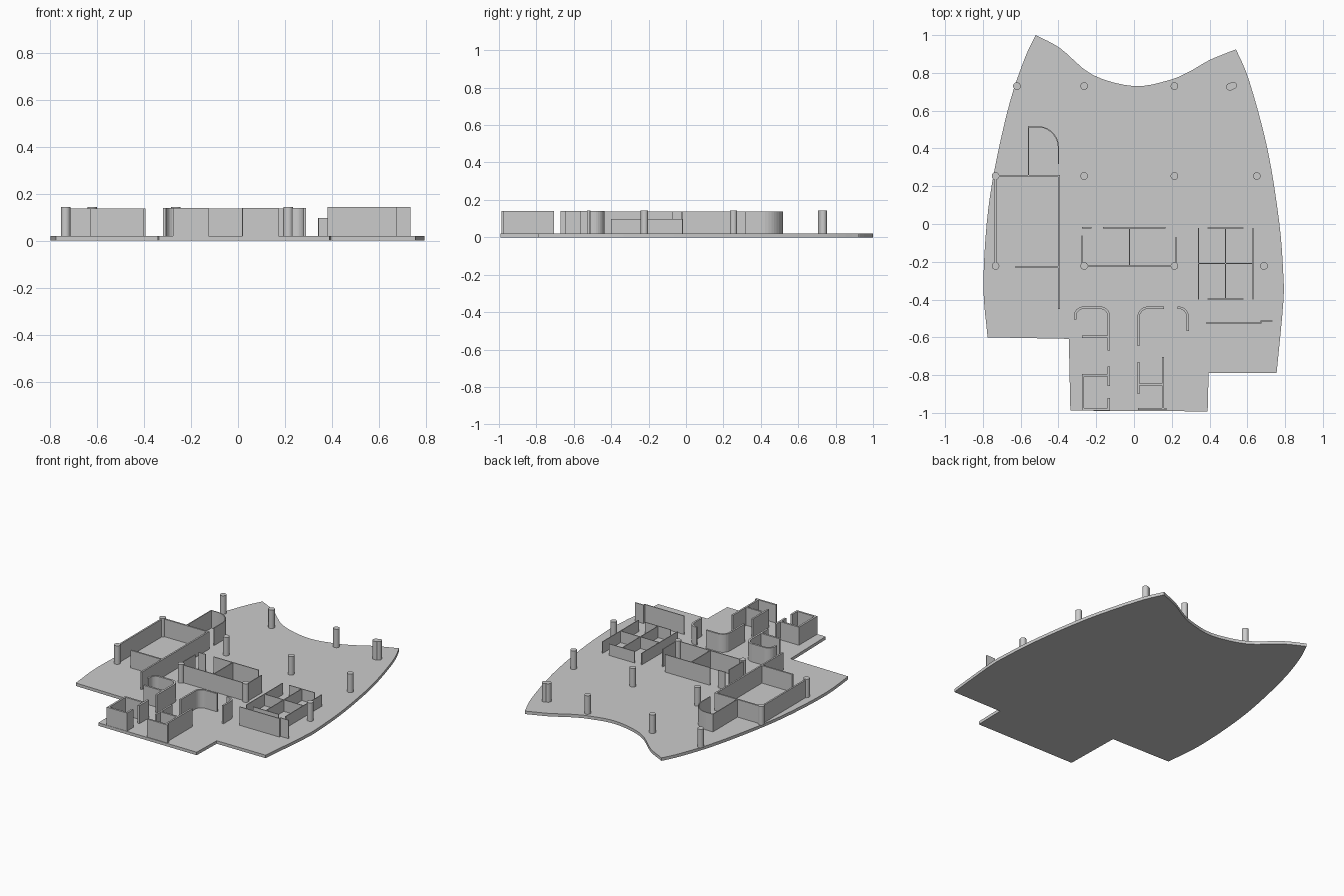
import bpy, bmesh, math
from mathutils import Vector

if "Cube" in bpy.data.objects:
    bpy.data.objects.remove(bpy.data.objects["Cube"])

FLOOR = 0.02

grey = bpy.data.materials.new("plaster grey")
grey.diffuse_color = (0.6, 0.6, 0.6, 1)
grey.use_nodes = True
grey.node_tree.nodes["Principled BSDF"].inputs["Base Color"].default_value = grey.diffuse_color


def finish(name, bm):
    bmesh.ops.recalc_face_normals(bm, faces=bm.faces)
    me = bpy.data.meshes.new(name)
    bm.to_mesh(me)
    bm.free()
    me.materials.append(grey)
    ob = bpy.data.objects.new(name, me)
    bpy.context.collection.objects.link(ob)
    return ob


def prism(bm, outline, z0, z1):
    face = bm.faces.new([bm.verts.new((p[0], p[1], z0)) for p in outline])
    ext = bmesh.ops.extrude_face_region(bm, geom=[face], use_keep_orig=True)
    verts = [g for g in ext["geom"] if isinstance(g, bmesh.types.BMVert)]
    bmesh.ops.translate(bm, verts=verts, vec=(0, 0, z1 - z0))


def spline(pts, steps=4):
    """Catmull-Rom curve through the points, ends included."""
    p = [Vector(q) for q in pts]
    p = [2 * p[0] - p[1]] + p + [2 * p[-1] - p[-2]]
    out = []
    for a, b, c, d in zip(p, p[1:], p[2:], p[3:]):
        for i in range(steps):
            t = i / steps
            out.append(0.5 * (2 * b + (c - a) * t + (2 * a - 5 * b + 4 * c - d) * t * t
                              + (3 * b - a - 3 * c + d) * t ** 3))
    return out + [p[-2]]


def arc(cx, cy, r, a0, a1, n=8):
    return [(cx + r * math.cos(math.radians(a0 + (a1 - a0) * i / n)),
             cy + r * math.sin(math.radians(a0 + (a1 - a0) * i / n))) for i in range(n + 1)]


def wall_outline(path, t):
    """Offset a path to both sides with mitred corners."""
    p = [Vector(q) for q in path]
    left, right = [], []
    for i, q in enumerate(p):
        d0 = (q - p[i - 1]).normalized() if i else (p[1] - q).normalized()
        d1 = (p[i + 1] - q).normalized() if i < len(p) - 1 else d0
        n0, n1 = Vector((-d0.y, d0.x)), Vector((-d1.y, d1.x))
        m = (n0 + n1).normalized()
        m *= t / 2 / m.dot(n0)
        left.append(q + m)
        right.append(q - m)
    return left + right[::-1]


def walls(name, paths, t, top):
    bm = bmesh.new()
    for path in paths:
        prism(bm, wall_outline(path, t), FLOOR - 0.002, top)
    return finish(name, bm)


# Floor slab: concave back edge, bowed sides, stepped front
back = spline([(-0.52, 1.0), (-0.39, 0.93), (-0.22, 0.79), (0, 0.73),
               (0.18, 0.76), (0.29, 0.805), (0.40, 0.868), (0.54, 0.925)])
right = spline([(0.54, 0.925), (0.61, 0.757), (0.706, 0.40), (0.768, 0.016),
                (0.79, -0.26), (0.79, -0.42), (0.755, -0.788)])
front = [(0.395, -0.788), (0.39, -0.992), (-0.337, -0.988), (-0.345, -0.608)]
left = spline([(-0.775, -0.60), (-0.797, -0.34), (-0.78, 0.0), (-0.738, 0.29),
               (-0.66, 0.635), (-0.58, 0.873), (-0.52, 1.0)])
bm = bmesh.new()
prism(bm, back + right[1:] + front + left[:-1], 0, FLOOR)
finish("floor_slab", bm)

# Round columns on a grid; the back right one is a joined pair
columns = [(x, y) for x in (-0.264, 0.214) for y in (0.73, 0.254, -0.222)]
columns += [(-0.62, 0.73), (-0.733, 0.254), (-0.733, -0.222),
            (0.65, 0.254), (0.688, -0.222), (0.508, 0.726), (0.524, 0.733)]
for x, y in columns:
    bm = bmesh.new()
    prism(bm, arc(x, y, 0.02, 0, 360, 24)[:-1], FLOOR - 0.002, 0.143)
    ob = finish("column", bm)
    bpy.context.view_layer.objects.active = ob
    ob.select_set(True)
    bpy.ops.object.shade_smooth_by_angle(angle=math.radians(40))
    ob.select_set(False)

# Large left room with a curved alcove behind it
walls("left_room_walls", [
    [(-0.733, -0.222), (-0.733, 0.254), (-0.398, 0.254), (-0.398, -0.45)],
    [(-0.627, -0.228), (-0.398, -0.228)]], 0.011, 0.137)
walls("curved_alcove_wall", [
    [(-0.558, 0.254), (-0.558, 0.515)] + arc(-0.51, 0.405, 0.11, 90, 0, 10)
    + [(-0.40, 0.317)]], 0.006, 0.137)

# Central pair of rooms with door gaps
walls("central_room_walls", [
    [(-0.275, -0.06), (-0.275, -0.222), (0.222, -0.222), (0.222, -0.07)],
    [(-0.275, -0.02), (-0.225, -0.02)],
    [(-0.165, -0.02), (0.167, -0.02)],
    [(-0.024, -0.02), (-0.024, -0.222)]], 0.006, 0.137)

# Low four-cell block on the right
walls("low_cell_walls", [
    [(0.342, -0.02), (0.342, -0.40)],
    [(0.484, -0.02), (0.484, -0.40)],
    [(0.63, -0.02), (0.63, -0.40)],
    [(0.342, -0.21), (0.63, -0.21)],
    [(0.39, -0.02), (0.58, -0.02)],
    [(0.39, -0.398), (0.58, -0.398)]], 0.005, 0.097)

# Free-standing stepped screen on the right
walls("screen_wall", [
    [(0.38, -0.525), (0.672, -0.525), (0.672, -0.513), (0.733, -0.513)]], 0.006, 0.143)

# Front left service rooms
walls("front_left_walls", [
    [(-0.312, -0.505)] + arc(-0.267, -0.488, 0.045, 180, 90)
    + arc(-0.18, -0.49, 0.047, 90, 0) + [(-0.133, -0.67)],
    [(-0.275, -0.597), (-0.133, -0.597)],
    [(-0.133, -0.755), (-0.133, -0.857)],
    [(-0.133, -0.80), (-0.27, -0.80), (-0.27, -0.98), (-0.133, -0.98), (-0.133, -0.92)],
], 0.013, 0.14)

# Front right service rooms
walls("front_right_walls", [
    [(0.024, -0.645)] + arc(0.074, -0.493, 0.05, 180, 90) + [(0.16, -0.443)],
    [(0.23, -0.443)] + arc(0.236, -0.491, 0.048, 90, 0) + [(0.284, -0.567)],
    [(0.024, -0.73), (0.024, -0.90)],
    [(0.024, -0.85), (0.153, -0.85)],
    [(0.153, -0.705), (0.153, -0.98)],
    [(0.02, -0.98), (0.172, -0.98)]], 0.012, 0.14)
